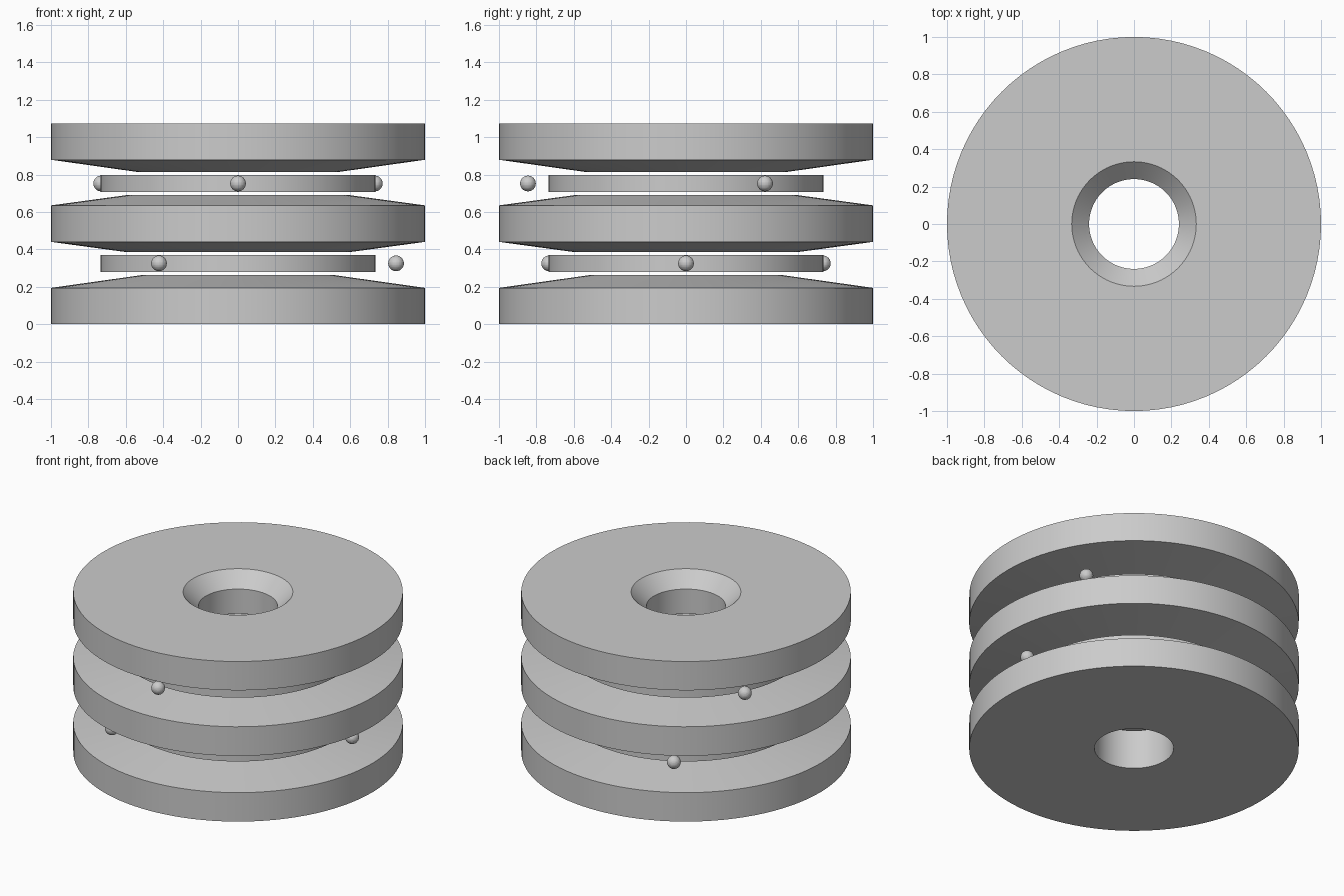
import bpy
import math

cube = bpy.data.objects.get("Cube")
if cube:
    bpy.data.objects.remove(cube, do_unlink=True)

STEEL = (0.6, 0.6, 0.6, 1)
steel = bpy.data.materials.new("grey steel")
steel.use_nodes = True
steel.diffuse_color = STEEL
steel.node_tree.nodes["Principled BSDF"].inputs["Base Color"].default_value = STEEL

BORE = 0.24
SIDES = 96


def finish(obj, name):
    obj.name = name
    obj.data.materials.append(steel)
    bpy.ops.object.select_all(action="DESELECT")
    obj.select_set(True)
    bpy.context.view_layer.objects.active = obj
    # The shallow cones stay crisp against their flat lands
    bpy.ops.object.shade_smooth_by_angle(angle=math.radians(6))


def turned(name, profile):
    """Revolve a closed (radius, height) profile, listed counter-clockwise."""
    count = len(profile)
    verts, faces = [], []
    for i in range(SIDES):
        a = math.tau * i / SIDES
        verts += [(r * math.cos(a), r * math.sin(a), z) for r, z in profile]
        here, there = i * count, (i + 1) % SIDES * count
        for j in range(count):
            k = (j + 1) % count
            faces.append((here + j, there + j, there + k, here + k))
    mesh = bpy.data.meshes.new(name)
    mesh.from_pydata(verts, [], faces)
    obj = bpy.data.objects.new(name, mesh)
    bpy.context.collection.objects.link(obj)
    finish(obj, name)


def ball_set(name, z, start):
    """Three loose balls spaced evenly around the axis."""
    for i in range(3):
        a = math.radians(start + 120 * i)
        bpy.ops.mesh.primitive_uv_sphere_add(
            segments=32, ring_count=16, radius=0.042,
            location=(0.845 * math.cos(a), 0.845 * math.sin(a), z))
        ball = bpy.context.object
        finish(ball, f"{name}_{i + 1}")
        bpy.ops.object.shade_smooth()


# Three discs with shallow conical faces
turned("bottom_disc", [(BORE, 0), (1, 0), (1, 0.194), (0.51, 0.263), (BORE, 0.263)])
turned("middle_disc", [(BORE, 0.385), (0.595, 0.385), (1, 0.44),
                       (1, 0.635), (0.595, 0.69), (BORE, 0.69)])
turned("top_disc", [(BORE, 0.814), (0.54, 0.814), (1, 0.879), (1, 1.072),
                    (0.333, 1.072), (BORE, 0.979)])

# Spacer rings and balls floating in each gap
for level, z, start in (("lower", 0.325, 0), ("upper", 0.752, -90)):
    low, high = z - 0.046, z + 0.046
    turned(f"{level}_ring", [(BORE, low), (0.735, low), (0.735, high), (BORE, high)])
    ball_set(f"{level}_ball", z, start)
